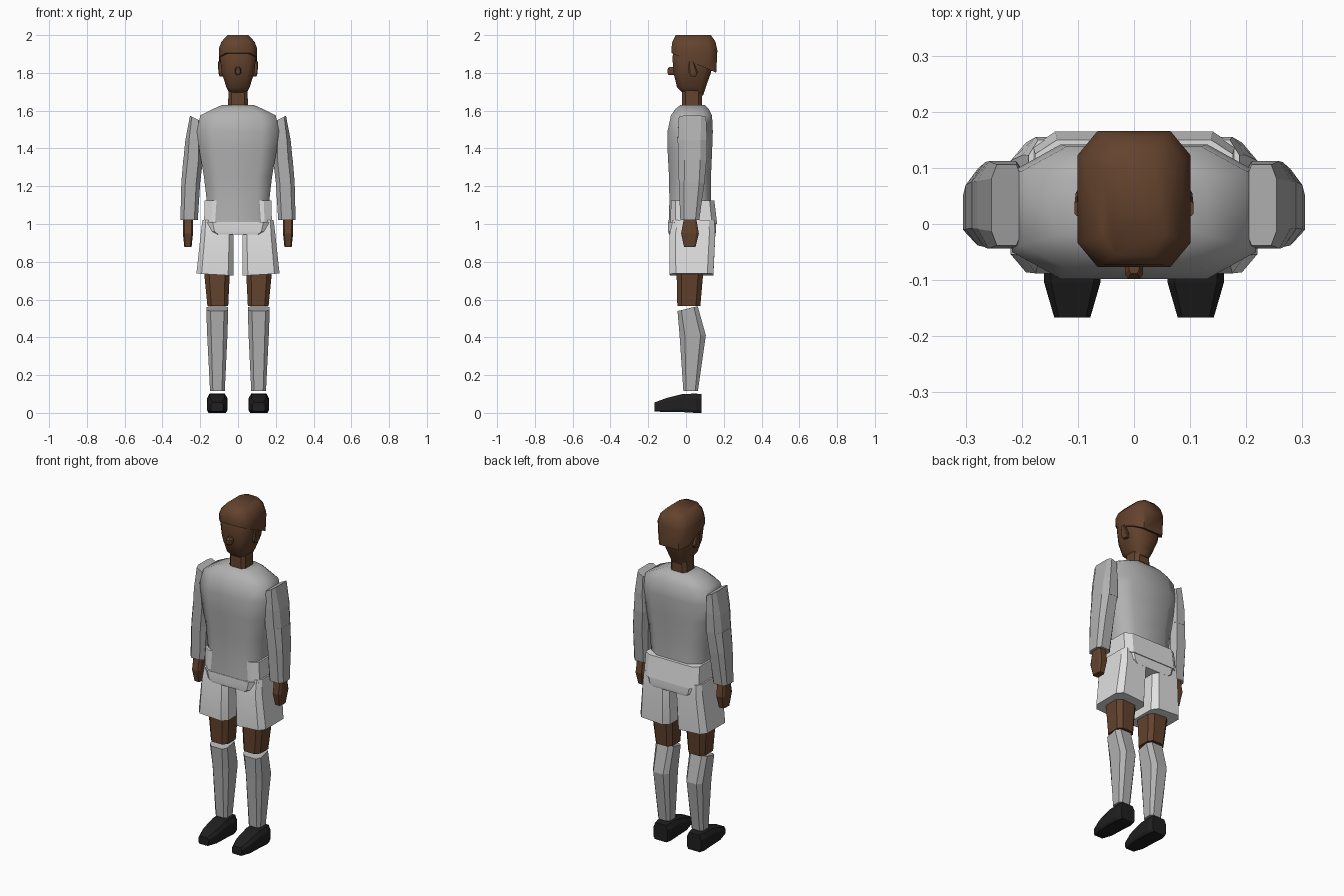
import bpy
import bmesh
import math


def material(name, rgb):
    m = bpy.data.materials.new(name)
    m.diffuse_color = (*rgb, 1)
    return m


SHIRT = material("grey_cloth", (0.44, 0.44, 0.44))
SHORTS = material("pale_cloth", (0.74, 0.74, 0.74))
SKIN = material("brown_skin", (0.125, 0.055, 0.026))
SHOE = material("black_shoe", (0.014, 0.014, 0.014))


def ring(z, x0, x1, y0, y1, c, sx=0, sy=0):
    """Eight-sided section: a box outline with cut corners, tilted by sx and sy."""
    mx, my, hx, hy = (x0 + x1) / 2, (y0 + y1) / 2, (x1 - x0) / 2, (y1 - y0) / 2
    k = 1 - c
    shape = [(k, -1), (1, -k), (1, k), (k, 1), (-k, 1), (-1, k), (-1, -k), (-k, -1)]
    return [(mx + u * hx, my + v * hy, z + sx * u * hx + sy * v * hy) for u, v in shape]


def loft(name, mat, rings, mirror=False, smooth=0):
    """Skin a stack of sections and cap both ends."""
    bm = bmesh.new()
    loops = [[bm.verts.new(p) for p in r] for r in rings]
    for a, b in zip(loops, loops[1:]):
        n = len(a)
        for i in range(n):
            bm.faces.new((a[i], a[(i + 1) % n], b[(i + 1) % n], b[i]))
    bm.faces.new(loops[0])
    bm.faces.new(loops[-1])
    bmesh.ops.recalc_face_normals(bm, faces=bm.faces)
    me = bpy.data.meshes.new(name)
    bm.to_mesh(me)
    bm.free()
    me.materials.append(mat)
    ob = bpy.data.objects.new(name, me)
    bpy.context.collection.objects.link(ob)
    if smooth:
        bpy.ops.object.select_all(action='DESELECT')
        ob.select_set(True)
        bpy.context.view_layer.objects.active = ob
        bpy.ops.object.shade_smooth_by_angle(angle=math.radians(smooth))
    if mirror:
        mod = ob.modifiers.new("mirror", 'MIRROR')
        mod.use_mirror_merge = False
    return ob


def centred(z, hx, y0, y1, c, sx=0, sy=0):
    return ring(z, -hx, hx, y0, y1, c, sx, sy)


# Shirt body
loft("shirt_body", SHIRT, [
    centred(1.00, 0.165, -0.092, 0.135, 0.35),
    centred(1.12, 0.165, -0.088, 0.132, 0.38),
    centred(1.25, 0.180, -0.090, 0.132, 0.40),
    centred(1.38, 0.203, -0.097, 0.138, 0.40),
    centred(1.49, 0.217, -0.098, 0.142, 0.40),
    centred(1.575, 0.200, -0.080, 0.138, 0.40),
    centred(1.61, 0.130, -0.055, 0.120, 0.40),
    centred(1.63, 0.085, -0.030, 0.100, 0.40)], smooth=60)

# Sleeves, upper and lower
loft("upper_sleeve", SHIRT, [
    ring(1.34, 0.185, 0.289, -0.042, 0.110, 0.45),
    ring(1.45, 0.190, 0.279, -0.044, 0.112, 0.45, -0.15),
    ring(1.56, 0.200, 0.254, -0.038, 0.106, 0.35, 0.5)], mirror=True)
loft("lower_sleeve", SHIRT, [
    ring(1.02, 0.213, 0.305, -0.030, 0.070, 0.40),
    ring(1.22, 0.200, 0.300, -0.038, 0.098, 0.42),
    ring(1.34, 0.186, 0.290, -0.041, 0.109, 0.45)], mirror=True)

# Hands
loft("hand", SKIN, [
    ring(0.877, 0.246, 0.284, -0.010, 0.050, 0.3),
    ring(0.95, 0.238, 0.292, -0.026, 0.068, 0.3),
    ring(1.025, 0.238, 0.290, -0.012, 0.055, 0.3)], mirror=True)

# Shorts: hip block, raised waist behind, and legs
loft("shorts_hips", SHORTS, [
    centred(0.945, 0.140, -0.090, 0.155, 0.25),
    centred(0.96, 0.165, -0.094, 0.160, 0.25),
    centred(1.01, 0.180, -0.094, 0.160, 0.25)], smooth=30)
loft("shorts_waist", SHORTS, [
    centred(1.00, 0.180, -0.082, 0.165, 0.22),
    centred(1.125, 0.176, -0.080, 0.150, 0.22)], smooth=30)
loft("shorts_leg", SHORTS, [
    ring(0.732, 0.025, 0.220, -0.086, 0.145, 0.28, 0.06),
    ring(0.94, 0.024, 0.198, -0.088, 0.155, 0.26, 0.03),
    ring(1.02, 0.050, 0.188, -0.070, 0.150, 0.25, 0.03)], mirror=True, smooth=30)

# Bare knees
loft("knee", SKIN, [
    ring(0.567, 0.052, 0.162, -0.046, 0.076, 0.38),
    ring(0.75, 0.043, 0.180, -0.050, 0.092, 0.38)], mirror=True)

# Socks
loft("sock", SHIRT, [
    ring(0.115, 0.070, 0.148, -0.014, 0.063, 0.38),
    ring(0.41, 0.056, 0.163, -0.034, 0.105, 0.40),
    ring(0.552, 0.052, 0.168, -0.045, 0.062, 0.38, 0, 0.24)], mirror=True)


# Shoes, lofted from heel to toe
def shoe_ring(y, hw, top, bottom=0.004):
    h = top - bottom
    out = [(-0.85, 0), (0.85, 0), (1, 0.15), (1, 0.75), (0.75, 1),
           (-0.75, 1), (-1, 0.75), (-1, 0.15)]
    return [(0.11 + u * hw, y, bottom + v * h) for u, v in out]


loft("shoe", SHOE, [
    shoe_ring(0.082, 0.045, 0.100, 0.0),
    shoe_ring(0.050, 0.054, 0.102, 0.0),
    shoe_ring(-0.020, 0.054, 0.100),
    shoe_ring(-0.105, 0.050, 0.078),
    shoe_ring(-0.167, 0.032, 0.055, 0.008)], mirror=True)

# Neck and head
loft("neck", SKIN, [
    centred(1.60, 0.053, -0.022, 0.085, 0.35),
    centred(1.74, 0.050, -0.020, 0.085, 0.35)])
loft("head", SKIN, [
    centred(1.685, 0.040, -0.015, 0.090, 0.35, 0, -0.1),
    centred(1.725, 0.062, -0.048, 0.105, 0.38),
    centred(1.80, 0.086, -0.066, 0.132, 0.38),
    centred(1.88, 0.095, -0.072, 0.145, 0.38),
    centred(1.95, 0.080, -0.060, 0.130, 0.38)], smooth=50)

# Cropped hair with a slanted hem
loft("hair", SKIN, [
    centred(1.853, 0.099, -0.077, 0.160, 0.36, 0, -0.44),
    centred(1.925, 0.101, -0.077, 0.166, 0.36, 0, -0.05),
    centred(1.965, 0.088, -0.072, 0.156, 0.38),
    centred(2.00, 0.055, -0.055, 0.132, 0.40)], smooth=50)

# Nose knob
loft("nose", SKIN, [
    centred(1.788, 0.009, -0.092, -0.050, 0.35),
    centred(1.800, 0.016, -0.098, -0.050, 0.35),
    centred(1.820, 0.016, -0.098, -0.050, 0.35),
    centred(1.832, 0.009, -0.088, -0.050, 0.35)])

# Ears
loft("ear", SKIN, [
    ring(1.782, 0.075, 0.098, 0.025, 0.052, 0.3),
    ring(1.800, 0.075, 0.104, 0.014, 0.062, 0.3),
    ring(1.860, 0.080, 0.106, 0.014, 0.040, 0.3)], mirror=True)
